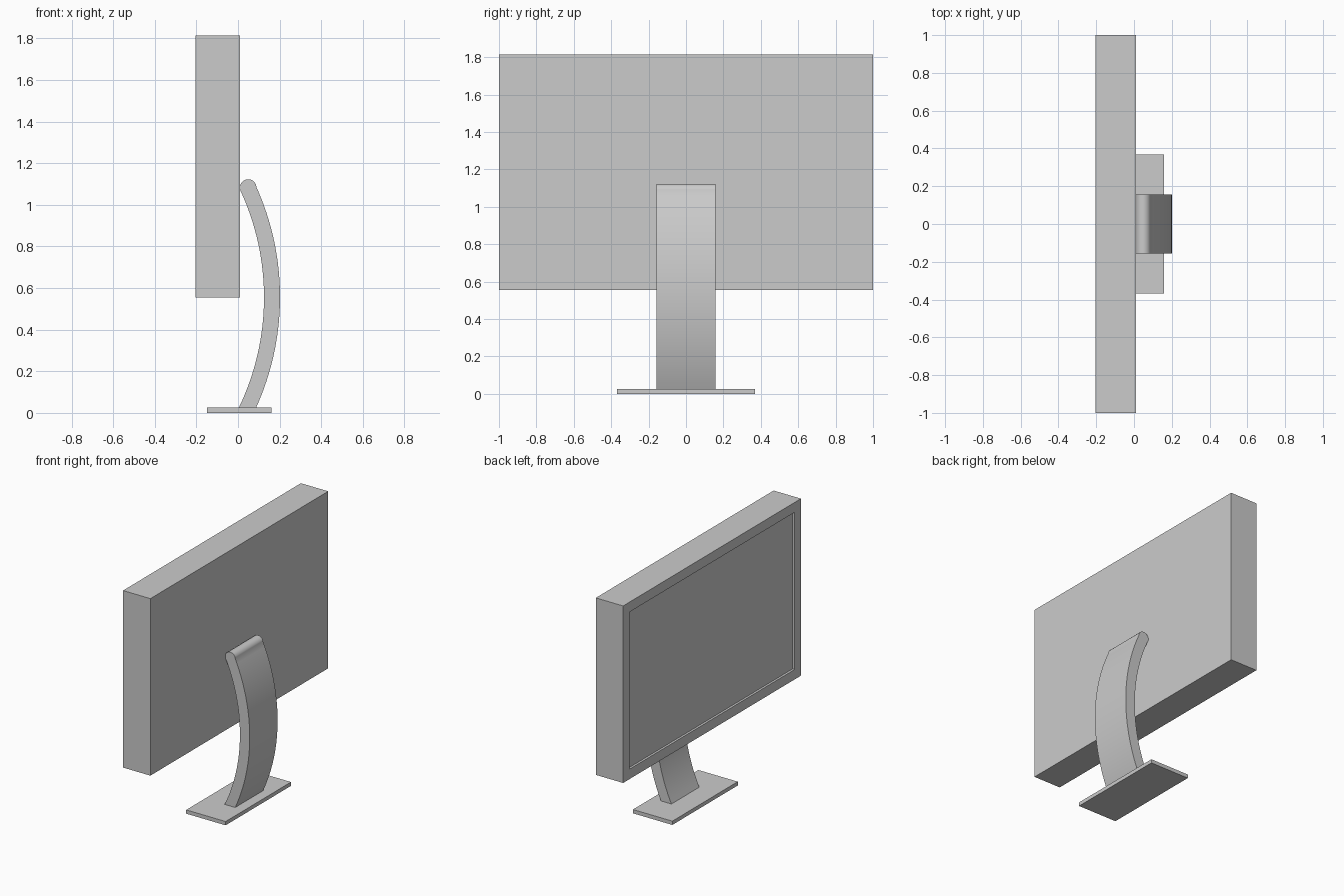
import bpy
import bmesh
import math
from mathutils import Vector

cube = bpy.data.objects.get("Cube")
if cube:
    bpy.data.objects.remove(cube, do_unlink=True)

grey = bpy.data.materials.new("plain grey")
grey.use_nodes = True
colour = (0.6, 0.6, 0.6, 1.0)
grey.diffuse_color = colour
grey.node_tree.nodes["Principled BSDF"].inputs["Base Color"].default_value = colour


def finish(name, bm):
    """Turn a bmesh into a named object in the plain grey material."""
    bmesh.ops.recalc_face_normals(bm, faces=bm.faces[:])
    mesh = bpy.data.meshes.new(name)
    bm.to_mesh(mesh)
    bm.free()
    mesh.materials.append(grey)
    obj = bpy.data.objects.new(name, mesh)
    bpy.context.collection.objects.link(obj)
    return obj


def box(x0, x1, half_y, z0, z1):
    """Box centred on y = 0."""
    bm = bmesh.new()
    bmesh.ops.create_cube(bm, size=1)
    for v in bm.verts:
        v.co = Vector(((x0 + x1) / 2 + v.co.x * (x1 - x0),
                       v.co.y * 2 * half_y,
                       (z0 + z1) / 2 + v.co.z * (z1 - z0)))
    return bm


def arc(start, mid_x, end, steps):
    """Circular arc in the xz plane, bulging to mid_x half way up."""
    a, b = Vector(start), Vector(end)
    half = (b - a).length / 2
    sag = mid_x - (a.x + b.x) / 2
    radius = (half * half + sag * sag) / (2 * sag)
    span = math.asin(half / radius)
    along = (b - a).normalized()
    out = Vector((along.y, -along.x))
    centre = (a + b) / 2 + out * (sag - radius)
    points = []
    for i in range(steps + 1):
        t = -span + 2 * span * i / steps
        points.append(centre + out * radius * math.cos(t) + along * radius * math.sin(t))
    return points


# Display housing with a recessed screen on its -x face
bm = box(-0.205, 0.01, 1.0, 0.555, 1.815)
bm.normal_update()
screen = min(bm.faces, key=lambda f: f.calc_center_median().x)
bmesh.ops.inset_region(bm, faces=[screen], thickness=0.10)
inner = bmesh.ops.extrude_discrete_faces(bm, faces=[screen])["faces"][0]
bmesh.ops.translate(bm, verts=inner.verts[:], vec=(0.016, 0, 0))
finish("display_housing", bm)

# Flat foot
finish("stand_base", box(-0.15, 0.16, 0.368, 0.0, 0.027))

# Curved arm: back arc, rounded tip, then front arc down again
back = arc((0.087, 0.025), 0.202, (0.088, 1.087), 32)
front = arc((0.004, 0.025), 0.125, (0.012, 1.068), 32)
tip = [Vector((0.049 + 0.04 * math.cos(math.radians(t)),
               1.083 + 0.04 * math.sin(math.radians(t)))) for t in range(15, 196, 12)]
profile = back + tip + front[::-1]
bm = bmesh.new()
side = bm.faces.new([bm.verts.new((p.x, -0.157, p.y)) for p in profile])
extruded = bmesh.ops.extrude_face_region(bm, geom=[side], use_keep_orig=True)["geom"]
bmesh.ops.translate(bm, vec=(0, 0.314, 0),
                    verts=[g for g in extruded if isinstance(g, bmesh.types.BMVert)])
arm = finish("stand_arm", bm)

bpy.ops.object.select_all(action="DESELECT")
arm.select_set(True)
bpy.context.view_layer.objects.active = arm
bpy.ops.object.shade_smooth_by_angle(angle=math.radians(30))
